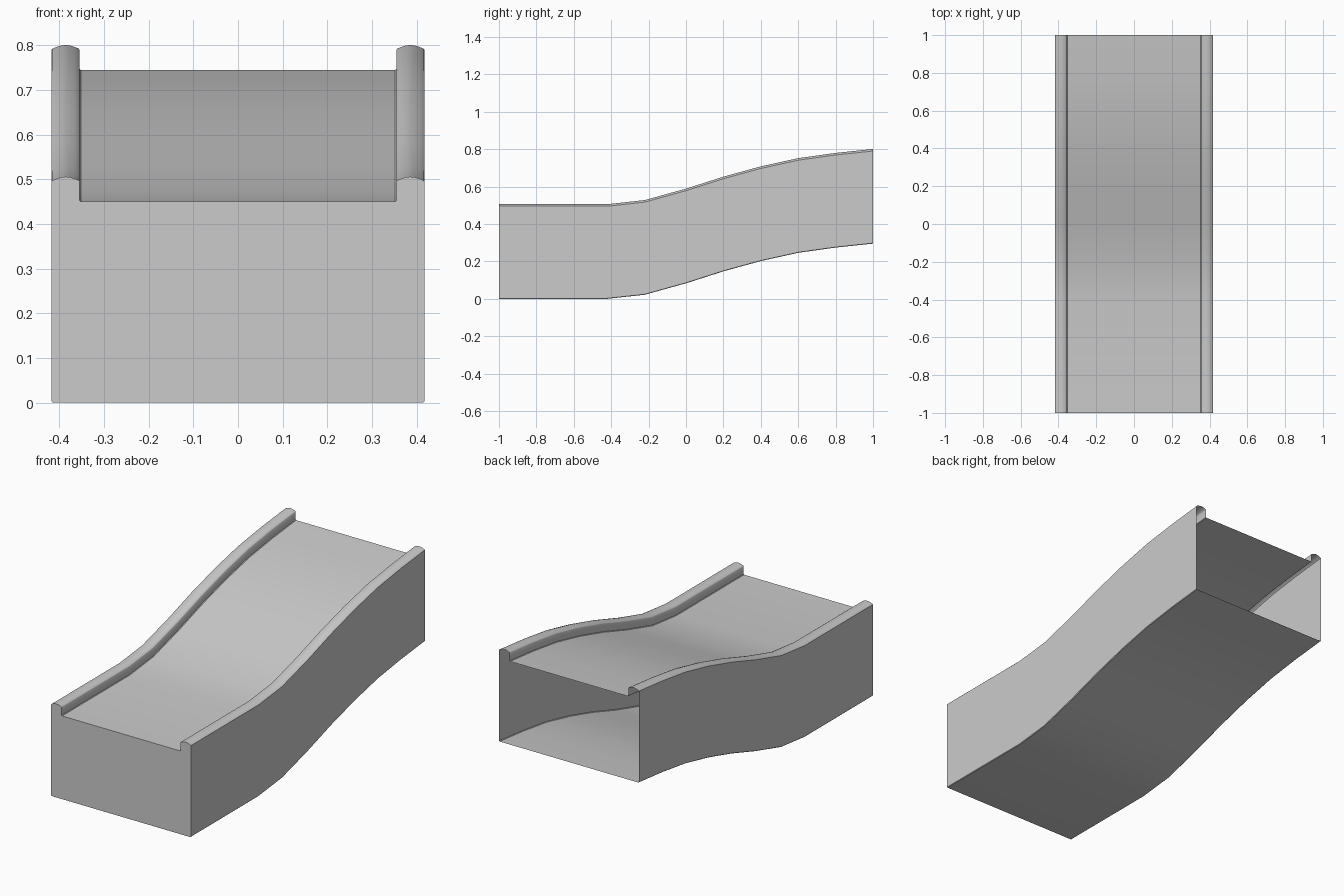
import bpy, math

if "Cube" in bpy.data.objects:
    bpy.data.objects.remove(bpy.data.objects["Cube"])

# Cross-section (x, z), counter-clockwise seen from the front
W, INNER, DECK, EDGE, CROWN = 0.418, 0.354, 0.45, 0.495, 0.506
right = [(W - 0.003, 0.0), (W, 0.003), (W, EDGE)]
for i in range(7):                      # arched rail cap
    t = i / 6
    x = W - 0.003 + (INNER + 0.006 - W) * t
    right.append((x, 0.498 + (CROWN - 0.498) * math.sin(math.pi * t)))
right += [(INNER + 0.001, EDGE), (INNER + 0.001, DECK + 0.003), (INNER - 0.002, DECK)]
profile = right + [(-x, z) for x, z in reversed(right)]

# Path: (y, rise)
path = [(-1, 0), (-0.42, 0), (-0.22, 0.022), (0, 0.083), (0.2, 0.147),
        (0.4, 0.202), (0.6, 0.246), (0.8, 0.274), (1, 0.295)]

n = len(profile)
verts = [(x, y, z + rise) for y, rise in path for x, z in profile]
faces = [tuple(range(n))]               # closed front, open back
for s in range(len(path) - 1):
    for i in range(n):
        j = (i + 1) % n
        faces.append((s * n + i, (s + 1) * n + i, (s + 1) * n + j, s * n + j))

# Hollow ramp shell with two raised side rails
mesh = bpy.data.meshes.new("ramp_channel")
mesh.from_pydata(verts, [], faces)
mesh.update()
ramp = bpy.data.objects.new("ramp_channel", mesh)
bpy.context.collection.objects.link(ramp)
bpy.context.view_layer.objects.active = ramp
ramp.select_set(True)
bpy.ops.object.shade_smooth_by_angle(angle=math.radians(35))
